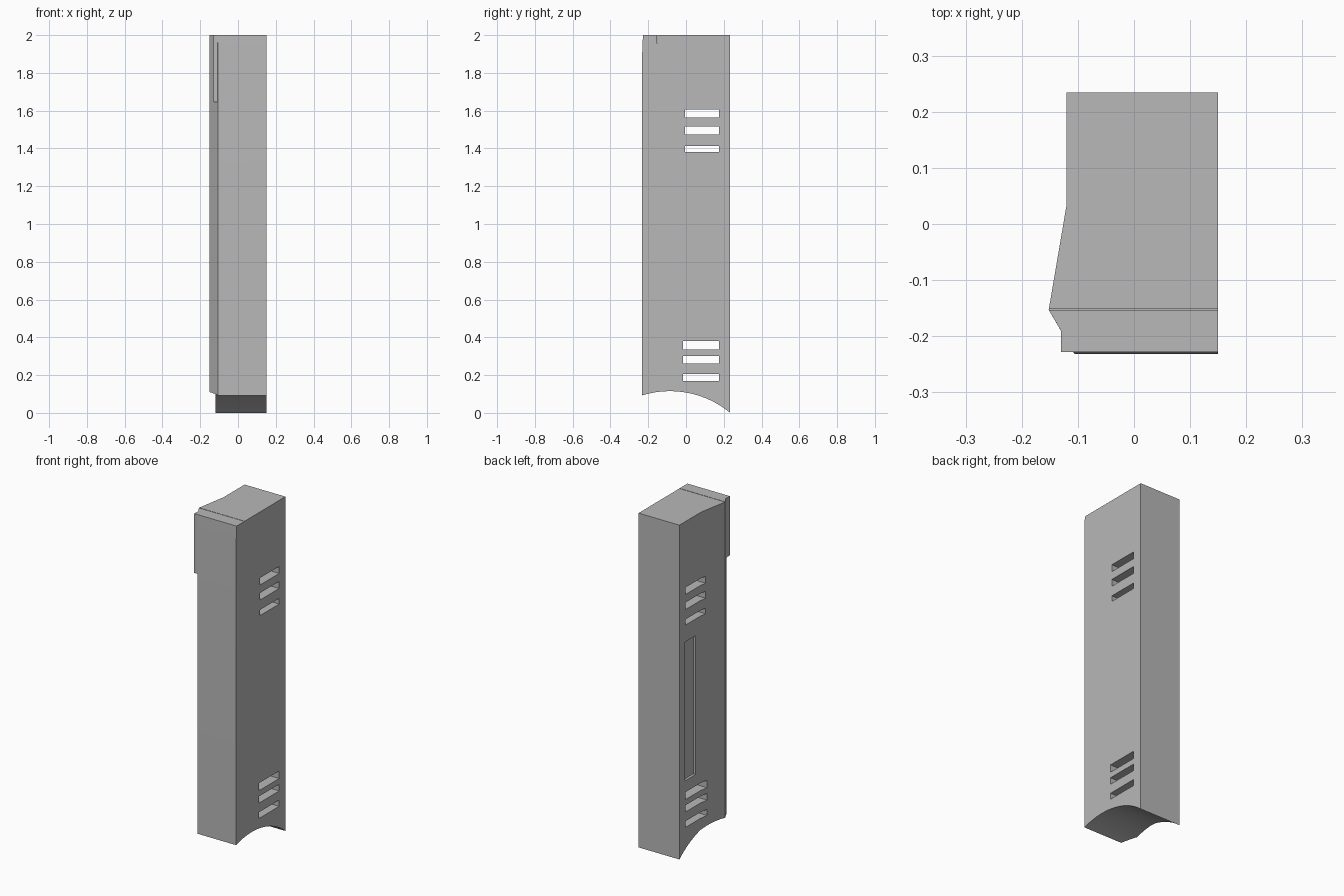
import bpy, bmesh, math
from mathutils import Matrix

if "Cube" in bpy.data.objects:
    bpy.data.objects.remove(bpy.data.objects["Cube"], do_unlink=True)

grey = bpy.data.materials.new("plain grey")
grey.use_nodes = True
grey.diffuse_color = (0.48, 0.48, 0.48, 1)
grey.node_tree.nodes["Principled BSDF"].inputs["Base Color"].default_value = grey.diffuse_color


def finish(name, bm):
    """Turn a bmesh into a named grey object."""
    bmesh.ops.recalc_face_normals(bm, faces=bm.faces)
    mesh = bpy.data.meshes.new(name)
    bm.to_mesh(mesh)
    bm.free()
    mesh.materials.append(grey)
    obj = bpy.data.objects.new(name, mesh)
    bpy.context.collection.objects.link(obj)
    return obj


def loft(name, sections):
    """Join equal-length plan outlines, given as (height, points)."""
    bm = bmesh.new()
    rings = [[bm.verts.new((x, y, z)) for x, y in pts] for z, pts in sections]
    bm.faces.new(rings[0])
    bm.faces.new(rings[-1])
    n = len(rings[0])
    for low, high in zip(rings, rings[1:]):
        for i in range(n):
            j = (i + 1) % n
            bm.faces.new((low[i], low[j], high[j], high[i]))
    return finish(name, bm)


def box(name, x0, x1, y0, y1, z0, z1):
    plan = [(x0, y0), (x1, y0), (x1, y1), (x0, y1)]
    return loft(name, [(z0, plan), (z1, plan)])


def cut(target, cutter):
    """Subtract the cutter and discard it."""
    cutter.hide_render = True
    mod = target.modifiers.new("cut", 'BOOLEAN')
    mod.operation = 'DIFFERENCE'
    mod.solver = 'EXACT'
    mod.object = cutter
    bpy.context.view_layer.objects.active = target
    bpy.ops.object.modifier_apply(modifier=mod.name)
    bpy.data.objects.remove(cutter, do_unlink=True)


# Main body: flared plan, with the front leaning back slightly at the top
def plan(front, corner):
    return [(corner, front), (0.15, front), (0.15, 0.234), (-0.12, 0.234),
            (-0.12, 0.035), (-0.152, -0.153)]


lower = plan(-0.232, -0.106)
body = loft("body", [(-0.05, lower), (1.9, lower), (2, plan(-0.228, -0.108))])

# Arched underside
bm = bmesh.new()
bmesh.ops.create_cone(bm, cap_ends=True, segments=128, radius1=0.5, radius2=0.5, depth=1,
                      matrix=Matrix.Translation((0, -0.085, -0.385))
                      @ Matrix.Rotation(math.pi / 2, 4, 'Y'))
cut(body, finish("arch_cutter", bm))

# Ventilation slots through the sides
for y0, slots in ((-0.005, ((1.563, 1.605), (1.473, 1.515), (1.38, 1.414))),
                  (-0.016, ((0.336, 0.381), (0.262, 0.302), (0.17, 0.207)))):
    for z0, z1 in slots:
        cut(body, box("slot_cutter", -0.3, 0.3, y0, 0.175, z0, z1))

# Shallow upright recess on the right side
cut(body, box("recess_cutter", -0.2, -0.105, 0.08, 0.18, 0.45, 1.28))

# Hairline groove across the top
cut(body, box("groove_cutter", -0.3, 0.3, -0.154, -0.151, 1.955, 2.1))

# Squared-off upper front corner
wedge = [(-0.13, -0.19), (-0.13, -0.228), (-0.108, -0.228)]
loft("upper_corner_block", [(1.645, wedge), (2, wedge)])

# Smooth the arch only
bpy.ops.object.select_all(action='DESELECT')
body.select_set(True)
bpy.context.view_layer.objects.active = body
bpy.ops.object.shade_smooth_by_angle(angle=math.radians(5))
